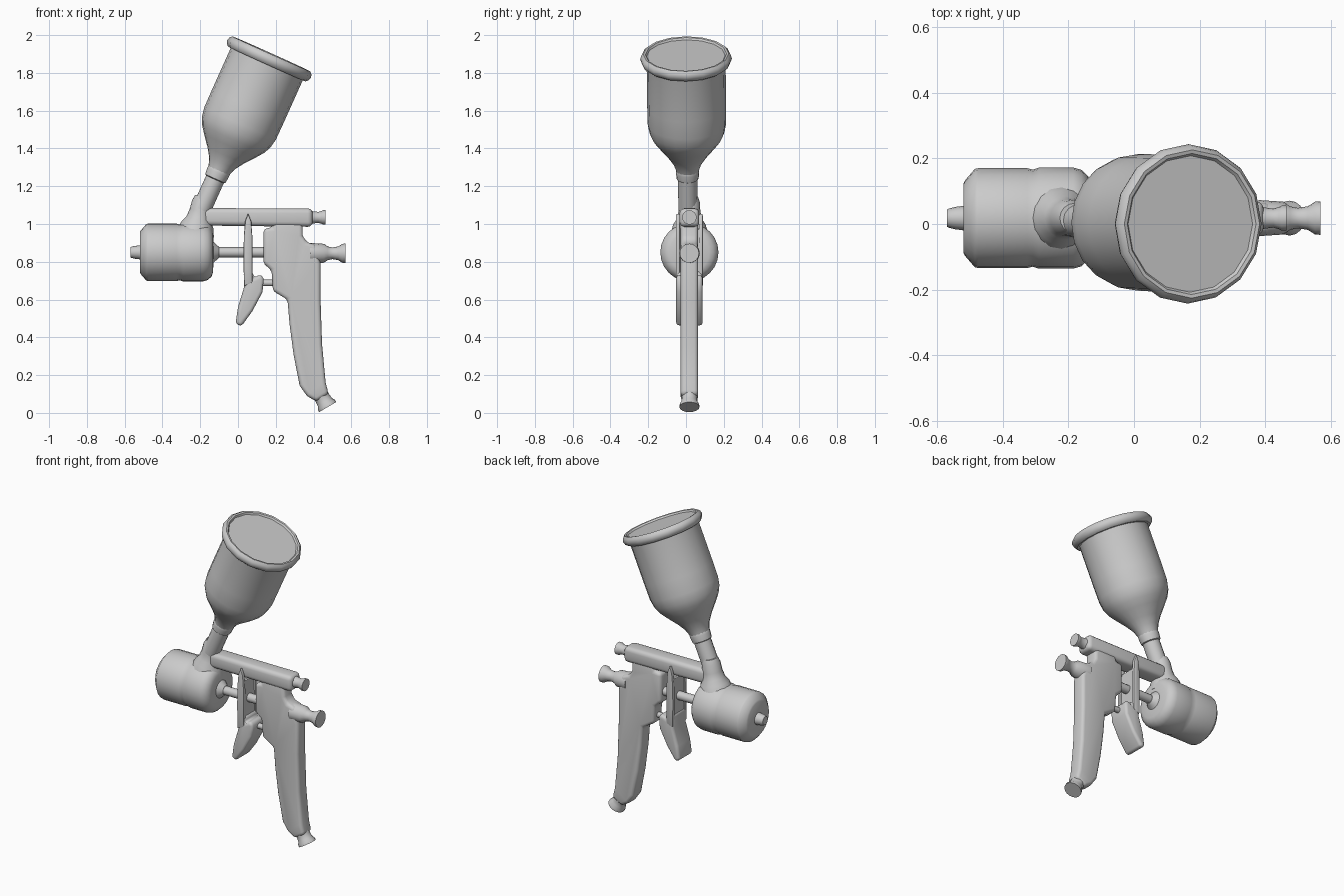
import bpy, bmesh, math
from mathutils import Vector

Y0 = 0.018  # centre plane of the gun


def finish(name, bm, angle=40):
    bmesh.ops.recalc_face_normals(bm, faces=bm.faces[:])
    me = bpy.data.meshes.new(name)
    bm.to_mesh(me)
    bm.free()
    ob = bpy.data.objects.new(name, me)
    bpy.context.collection.objects.link(ob)
    bpy.ops.object.select_all(action='DESELECT')
    ob.select_set(True)
    bpy.context.view_layer.objects.active = ob
    bpy.ops.object.shade_smooth_by_angle(angle=math.radians(angle))
    return ob


def lathe(name, origin, axis, profile, n=20):
    """Revolve (distance along axis, radius) pairs about an axis."""
    o, a = Vector(origin), Vector(axis).normalized()
    u = a.cross(Vector((0, 1, 0))).normalized()
    v = a.cross(u)
    bm = bmesh.new()
    rings = []
    for t, r in profile:
        rings.append([bm.verts.new(o + a * t + r * (u * math.cos(k * math.tau / n) + v * math.sin(k * math.tau / n)))
                      for k in range(n)])
    for p, q in zip(rings, rings[1:]):
        for k in range(n):
            j = (k + 1) % n
            bm.faces.new((p[k], p[j], q[j], q[k]))
    bm.faces.new(rings[0])
    bm.faces.new(rings[-1])
    return finish(name, bm)


def prism(name, outline, y0, y1, bevel, seg=3):
    """Extrude an x-z outline across y and round its sharp edges."""
    bm = bmesh.new()
    face = bm.faces.new([bm.verts.new((x, y0, z)) for x, z in outline])
    ext = bmesh.ops.extrude_face_region(bm, geom=[face])
    vs = [g for g in ext['geom'] if isinstance(g, bmesh.types.BMVert)]
    bmesh.ops.translate(bm, verts=vs, vec=(0, y1 - y0, 0))
    if not any(f is face for f in bm.faces) or len(bm.faces) < len(outline) + 2:
        bm.faces.new([v for v in bm.verts if v not in vs])
    bmesh.ops.recalc_face_normals(bm, faces=bm.faces[:])
    sharp = [e for e in bm.edges if len(e.link_faces) == 2 and e.calc_face_angle() > math.radians(40)]
    bmesh.ops.bevel(bm, geom=sharp, offset=bevel, segments=seg, profile=0.5,
                    affect='EDGES', clamp_overlap=True)
    return finish(name, bm)


# paint cup with rolled rim and recessed lid, tilted backwards
CUP_AXIS = (0.41, -0.012, 0.912)
RIM = (0.175, 0.0, 1.897)
lathe("cup", RIM, CUP_AXIS, [
    (-0.71, 0.05), (-0.665, 0.063), (-0.63, 0.076), (-0.585, 0.106), (-0.53, 0.15),
    (-0.49, 0.18), (-0.45, 0.199), (-0.40, 0.208), (-0.30, 0.209), (-0.04, 0.209), (-0.02, 0.212)], 20)
lathe("cup_rim", RIM, CUP_AXIS, [
    (-0.055, 0.205), (-0.055, 0.224), (-0.045, 0.236), (-0.025, 0.243), (-0.008, 0.238),
    (0.004, 0.226), (0.002, 0.215), (-0.008, 0.208), (-0.008, 0.19)], 16)

# cup neck: collar, tube and flared base on the head
lathe("neck_collar", RIM, CUP_AXIS, [
    (-0.725, 0.05), (-0.72, 0.058), (-0.685, 0.062), (-0.66, 0.06), (-0.65, 0.05)], 16)
lathe("neck_tube", RIM, CUP_AXIS, [(-0.90, 0.051), (-0.69, 0.051)], 16)
lathe("neck_base", (-0.225, Y0, 0.95), (0.22, 0, 1), [
    (0, 0.10), (0.05, 0.085), (0.08, 0.066), (0.12, 0.058), (0.17, 0.055), (0.20, 0.045)], 16)

# spray head, nozzle and needle rod
X = (1, 0, 0)
lathe("spray_head", (0, Y0, 0.85), X, [
    (-0.52, 0.105), (-0.515, 0.115), (-0.485, 0.15), (-0.475, 0.152), (-0.325, 0.152),
    (-0.308, 0.148), (-0.29, 0.154), (-0.185, 0.154), (-0.16, 0.147), (-0.14, 0.128),
    (-0.132, 0.105), (-0.13, 0.055), (-0.115, 0.042), (-0.10, 0.028)], 24)
lathe("nozzle", (0, Y0, 0.85), X, [
    (-0.57, 0.026), (-0.565, 0.029), (-0.545, 0.034), (-0.53, 0.036), (-0.50, 0.04)], 16)
lathe("needle_rod", (0, Y0, 0.85), X, [(-0.13, 0.027), (0.16, 0.027)], 12)

# top beam and its adjuster knob
prism("beam", [(-0.19, 0.992), (0.395, 0.985), (0.395, 1.082), (-0.19, 1.084)],
      Y0 - 0.052, Y0 + 0.052, 0.025)
lathe("beam_knob", (0, Y0, 1.035), X, [
    (0.38, 0.038), (0.40, 0.032), (0.425, 0.029), (0.442, 0.034), (0.45, 0.038), (0.464, 0.038)], 16)

# pistol grip
prism("handle", [
    (0.135, 0.975), (0.135, 0.79), (0.178, 0.755), (0.185, 0.645), (0.262, 0.60), (0.273, 0.47),
    (0.294, 0.31), (0.326, 0.145), (0.365, 0.09), (0.415, 0.06), (0.48, 0.10), (0.464, 0.16),
    (0.445, 0.363), (0.437, 0.60), (0.437, 0.79), (0.416, 0.888), (0.363, 0.904),
    (0.342, 0.94), (0.342, 1.02), (0.19, 1.02), (0.18, 0.98)],
    Y0 - 0.046, Y0 + 0.046, 0.02)
lathe("rear_knob", (0, Y0, 0.845), X, [
    (0.38, 0.055), (0.455, 0.05), (0.475, 0.036), (0.50, 0.031), (0.53, 0.036),
    (0.552, 0.05), (0.568, 0.051)], 16)
lathe("air_inlet", (0.472, Y0, 0.036), (0.507, 0, -0.862), [
    (-0.10, 0.045), (-0.05, 0.041), (-0.025, 0.043), (-0.008, 0.052), (0.006, 0.053)], 16)

# trigger: side prongs over the beam, a web between them and a finger tongue
prong = [(0.053, 1.057), (0.07, 1.015), (0.077, 0.92), (0.077, 0.69),
         (0.032, 0.67), (0.029, 0.81), (0.031, 0.94), (0.038, 1.015)]
for side, s in (("left", -1), ("right", 1)):
    y = Y0 + s * 0.061
    prism("trigger_prong_" + side, prong, y - 0.011, y + 0.011, 0.006, 2)
prism("trigger_web", [(0.035, 0.68), (0.07, 0.68), (0.065, 0.975), (0.038, 0.975)],
      Y0 - 0.058, Y0 + 0.058, 0.005, 1)
prism("trigger_tongue", [
    (0.077, 0.75), (0.085, 0.715), (0.12, 0.735), (0.136, 0.71), (0.13, 0.64), (0.077, 0.54),
    (0.018, 0.458), (-0.013, 0.472), (0.0, 0.56), (0.032, 0.665), (0.03, 0.75)],
    Y0 - 0.07, Y0 + 0.07, 0.022)
lathe("trigger_pin", (0, Y0, 0.688), X, [(0.11, 0.017), (0.20, 0.017)], 12)
